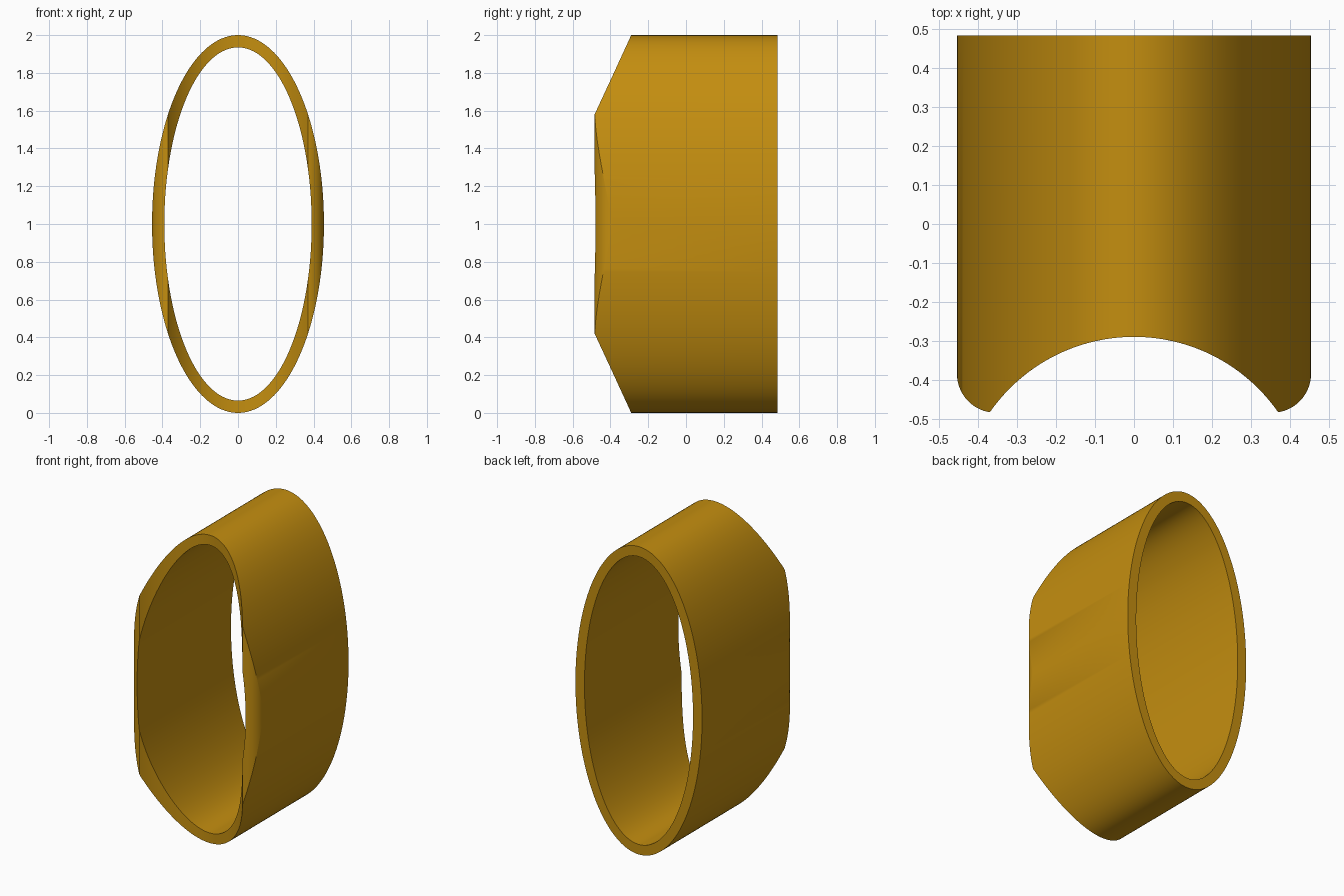
import bpy, bmesh, math

if "Cube" in bpy.data.objects:
    bpy.data.objects.remove(bpy.data.objects["Cube"])

A_OUT, B_OUT = 0.455, 1.0      # outer ellipse half sizes
A_IN, B_IN = 0.39, 0.935       # inner ellipse half sizes
BACK = 0.485
X_TIP = 0.37                   # where the scoop meets the rounded edge
N_CAP, N_SIDE, RINGS = 24, 24, 10


def front_y(x):
    """Front edge: round scoop in the middle, rounded corners at the sides."""
    x = abs(x)
    if x <= X_TIP + 1e-6:
        return -0.741 + math.sqrt(0.451 ** 2 - x * x)
    return -0.385 - math.sqrt(max(0.0, 0.01 - (x - 0.355) ** 2))


def quarter(a):
    """Angles from the top to the side, with one exactly at the tip."""
    tip = math.asin(X_TIP / a)
    cap = [tip * i / N_CAP for i in range(N_CAP)]
    return cap + [tip + (math.pi / 2 - tip) * i / N_SIDE for i in range(N_SIDE)]


def ellipse(a, b):
    q = quarter(a)
    half = q + [math.pi / 2] + [math.pi - t for t in reversed(q[1:])]
    angles = half + [math.pi + t for t in half]
    return [(a * math.sin(t), 1 + b * math.cos(t)) for t in angles]


outer, inner = ellipse(A_OUT, B_OUT), ellipse(A_IN, B_IN)
bm = bmesh.new()
loops = [[bm.verts.new((x, BACK, z)) for x, z in inner]]
# front rim rings, closer together towards the outside
for r in range(RINGS + 1):
    s = 1 - (1 - r / RINGS) ** 2
    ring = []
    for (xi, zi), (xo, zo) in zip(inner, outer):
        x, z = xi + (xo - xi) * s, zi + (zo - zi) * s
        ring.append(bm.verts.new((x, front_y(x), z)))
    loops.append(ring)
loops.append([bm.verts.new((x, BACK, z)) for x, z in outer])

# inner wall, front rim, outer wall and back rim
n = len(outer)
for k, loop in enumerate(loops):
    nxt = loops[(k + 1) % len(loops)]
    for i in range(n):
        j = (i + 1) % n
        bm.faces.new((loop[i], loop[j], nxt[j], nxt[i]))
bmesh.ops.recalc_face_normals(bm, faces=bm.faces)

mesh = bpy.data.meshes.new("oval_sleeve")
bm.to_mesh(mesh)
bm.free()
sleeve = bpy.data.objects.new("oval_sleeve", mesh)
bpy.context.collection.objects.link(sleeve)

ochre = bpy.data.materials.new("ochre")
ochre.diffuse_color = (0.55, 0.27, 0.005, 1)
ochre.use_nodes = True
ochre.node_tree.nodes["Principled BSDF"].inputs["Base Color"].default_value = ochre.diffuse_color
mesh.materials.append(ochre)

bpy.context.view_layer.objects.active = sleeve
sleeve.select_set(True)
bpy.ops.object.shade_smooth_by_angle(angle=math.radians(30))
